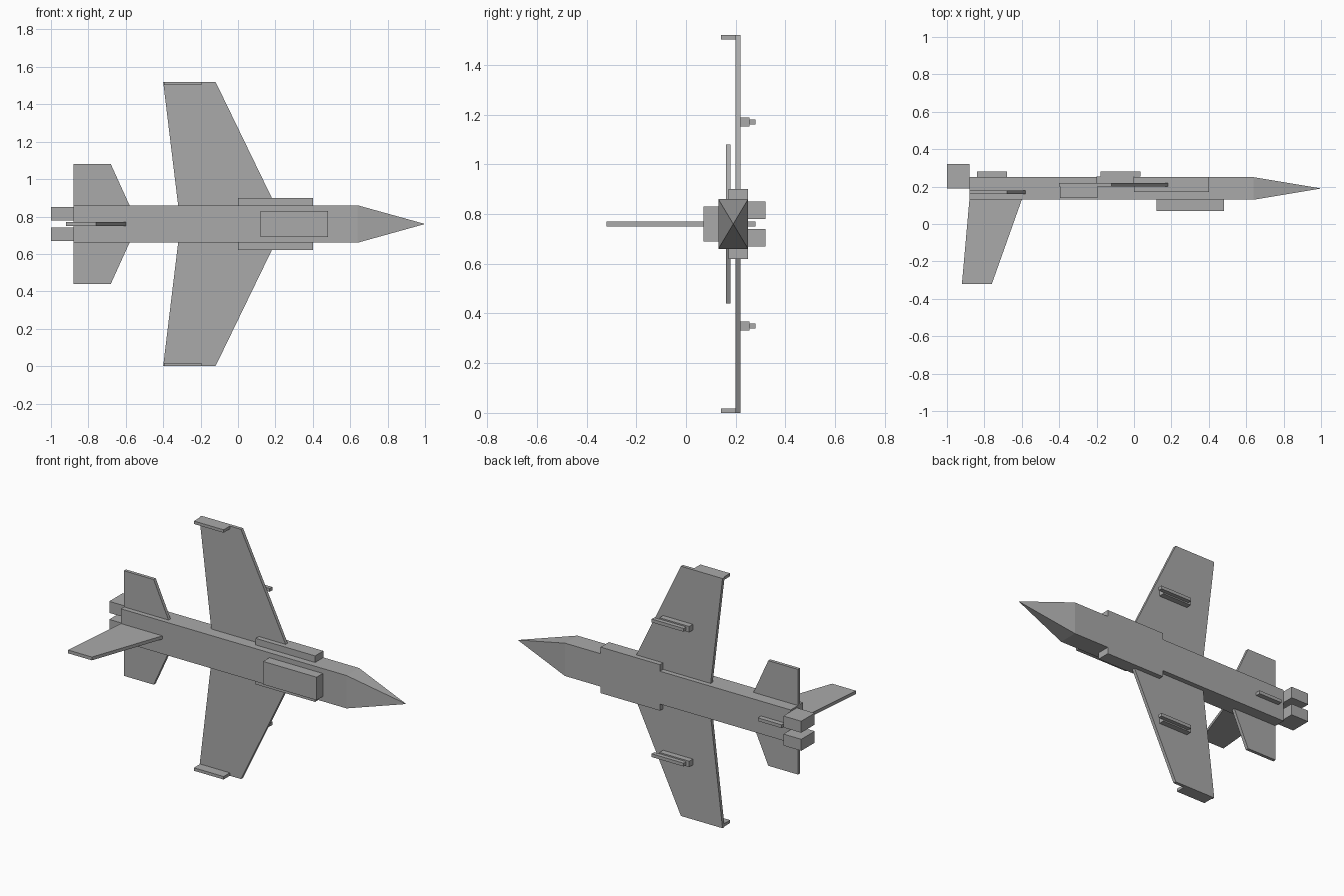
import bpy, bmesh

if "Cube" in bpy.data.objects:
    bpy.data.objects.remove(bpy.data.objects["Cube"])

CZ = 0.76            # height of the aircraft's centreline (wings run along z)

grey = bpy.data.materials.new("plain grey")
grey.diffuse_color = (0.4, 0.4, 0.4, 1)
grey.use_nodes = True
grey.node_tree.nodes["Principled BSDF"].inputs["Base Color"].default_value = grey.diffuse_color


def finish(bm, name):
    bmesh.ops.recalc_face_normals(bm, faces=bm.faces)
    mesh = bpy.data.meshes.new(name)
    bm.to_mesh(mesh)
    bm.free()
    mesh.materials.append(grey)
    obj = bpy.data.objects.new(name, mesh)
    bpy.context.collection.objects.link(obj)
    return obj


def prism(name, bottom, top):
    """Closed solid between two matching outlines."""
    bm = bmesh.new()
    a = [bm.verts.new(p) for p in bottom]
    b = [bm.verts.new(p) for p in top]
    bm.faces.new(a)
    bm.faces.new(b)
    for i in range(len(a)):
        j = (i + 1) % len(a)
        bm.faces.new((a[i], a[j], b[j], b[i]))
    return finish(bm, name)


def box(name, x, y, z):
    """Box from (min, max) ranges; z is measured from the centreline."""
    ring = [(x[0], y[0]), (x[1], y[0]), (x[1], y[1]), (x[0], y[1])]
    return prism(name, [(u, v, CZ + z[0]) for u, v in ring],
                 [(u, v, CZ + z[1]) for u, v in ring])


def panel(name, outline, y, side):
    """Flat wing panel from an (x, span) outline, thickness along y."""
    return prism(name, [(x, y[0], CZ + side * s) for x, s in outline],
                 [(x, y[1], CZ + side * s) for x, s in outline])


# Fuselage with pointed nose
bm = bmesh.new()
ring = [(0.13, -0.1), (0.25, -0.1), (0.25, 0.1), (0.13, 0.1)]
rear = [bm.verts.new((-0.88, y, CZ + z)) for y, z in ring]
front = [bm.verts.new((0.64, y, CZ + z)) for y, z in ring]
tip = bm.verts.new((1.0, 0.19, CZ))
bm.faces.new(rear)
for i in range(4):
    j = (i + 1) % 4
    bm.faces.new((rear[i], rear[j], front[j], front[i]))
    bm.faces.new((front[i], front[j], tip))
finish(bm, "fuselage")

# Canopy, tail fin and ventral strake on the centreline
box("canopy", (0.12, 0.48), (0.07, 0.13), (-0.07, 0.07))
fin = [(-0.88, 0.13), (-0.60, 0.13), (-0.76, -0.32), (-0.92, -0.32)]
prism("tail_fin", [(x, y, CZ - 0.01) for x, y in fin],
      [(x, y, CZ + 0.01) for x, y in fin])
box("ventral_strake", (-0.84, -0.68), (0.25, 0.28), (-0.01, 0.01))

# Paired parts on both sides
for side, label in ((1, "left"), (-1, "right")):
    def pair(name, x, y, z):
        box(f"{label}_{name}", x, y, sorted((side * z[0], side * z[1])))

    panel(f"{label}_wing", [(-0.32, 0.1), (0.20, 0.1), (-0.12, 0.76), (-0.40, 0.76)],
          (0.20, 0.22), side)
    panel(f"{label}_tailplane", [(-0.88, 0.1), (-0.58, 0.1), (-0.68, 0.32), (-0.88, 0.32)],
          (0.16, 0.18), side)
    pair("intake", (0.0, 0.40), (0.17, 0.25), (0.10, 0.14))
    pair("nozzle", (-1.0, -0.88), (0.19, 0.32), (0.02, 0.09))
    pair("wingtip_plate", (-0.395, -0.195), (0.14, 0.20), (0.742, 0.76))
    pair("pylon", (-0.20, 0.0), (0.22, 0.255), (0.392, 0.428))
    pair("pylon_rail", (-0.18, 0.035), (0.255, 0.28), (0.40, 0.42))
